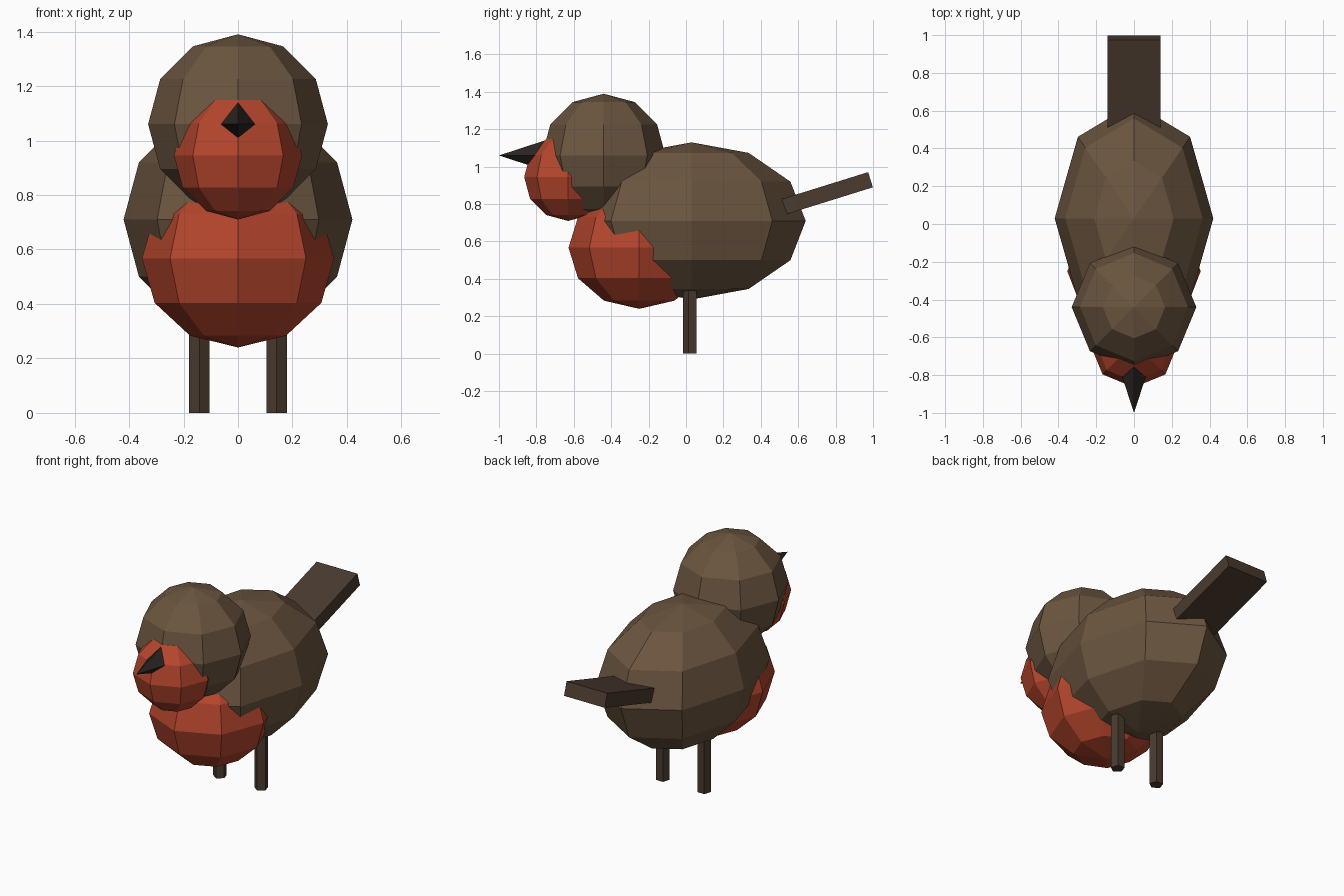
import bpy
import math

if "Cube" in bpy.data.objects:
    bpy.data.objects.remove(bpy.data.objects["Cube"])


def material(name, r, g, b):
    m = bpy.data.materials.new(name)
    m.diffuse_color = (r, g, b, 1)
    m.use_nodes = True
    m.node_tree.nodes["Principled BSDF"].inputs["Base Color"].default_value = m.diffuse_color
    return m


BROWN = material("brown", 0.147, 0.091, 0.05)
RED = material("red", 0.46, 0.06, 0.026)
DARK = material("dark_brown", 0.069, 0.043, 0.028)
BLACK = material("beak_black", 0.023, 0.018, 0.015)


def finish(name, mat, scale=(1, 1, 1)):
    ob = bpy.context.object
    ob.name = name
    ob.scale = scale
    ob.data.materials.append(mat)
    return ob


def ball(name, mat, centre, radii):
    bpy.ops.mesh.primitive_uv_sphere_add(segments=8, ring_count=6, radius=1, location=centre)
    return finish(name, mat, radii)


# Body, head and the red patches: faceted spheres
ball("body", BROWN, (0, 0.03, 0.71), (0.42, 0.61, 0.42))
ball("head", BROWN, (0, -0.44, 1.06), (0.33, 0.33, 0.33))
ball("breast", RED, (0, -0.25, 0.567), (0.353, 0.378, 0.327))
ball("face", RED, (0, -0.63, 0.945), (0.235, 0.235, 0.235))

# Beak: four-sided cone pointing forward
bpy.ops.mesh.primitive_cone_add(vertices=4, radius1=0.098, radius2=0, depth=0.3,
                                location=(0, -0.85, 1.06), rotation=(math.pi / 2, 0, 0))
finish("beak", BLACK)

# Tail: flat slab tilted upward, rooted inside the body
bpy.ops.mesh.primitive_cube_add(size=1, location=(0, 0.70, 0.841),
                                rotation=(math.radians(17.3), 0, 0))
finish("tail", DARK, (0.28, 0.6, 0.085))

# Legs: five-sided posts with one edge facing forward
for side, x in (("left", 0.142), ("right", -0.142)):
    bpy.ops.mesh.primitive_cylinder_add(vertices=5, radius=0.04, depth=0.4,
                                        location=(x, 0.025, 0.2), rotation=(0, 0, math.pi))
    finish("leg_" + side, DARK)
